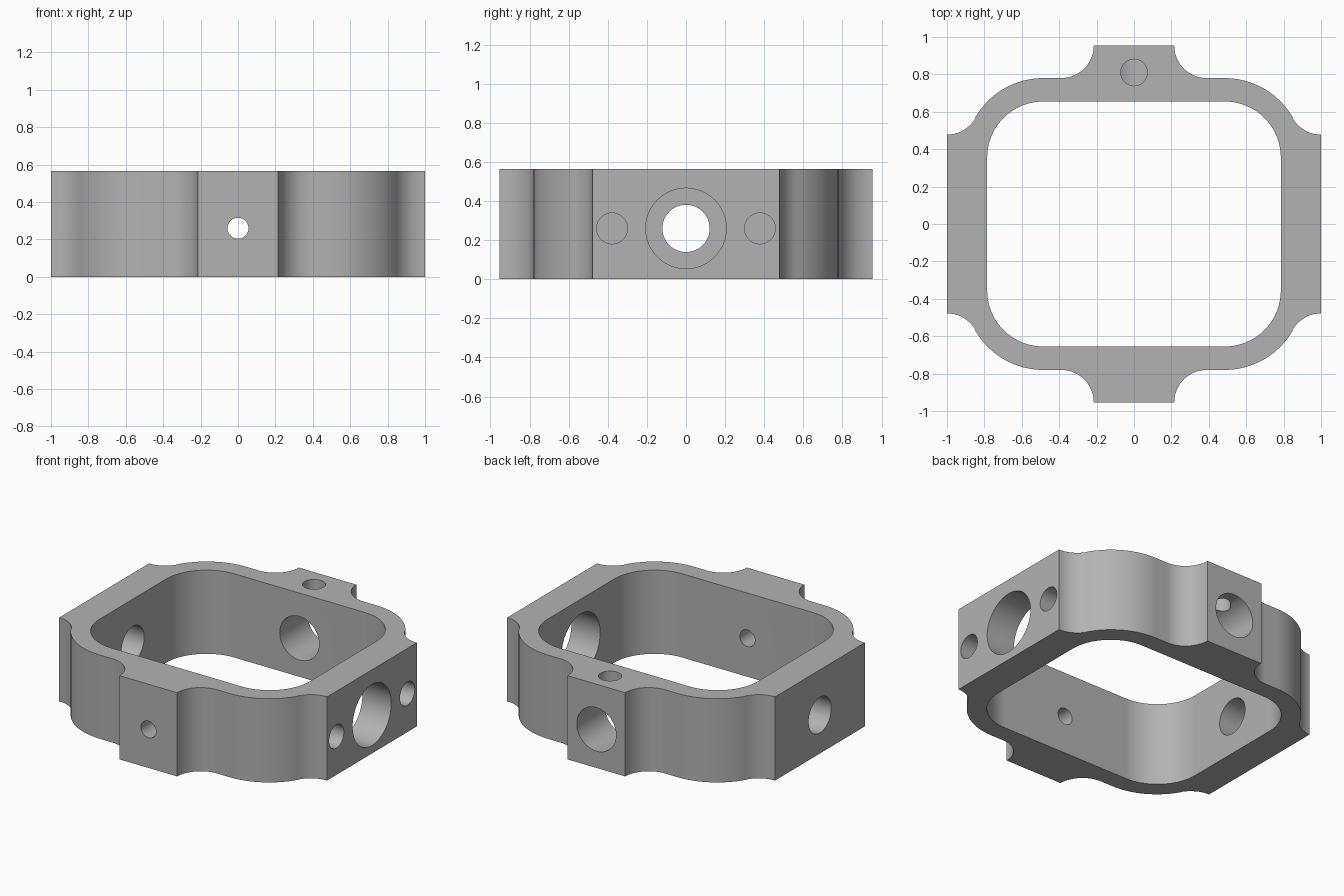
import bpy, bmesh
from math import cos, sin, radians, pi
from mathutils import Matrix, Vector

cube = bpy.data.objects.get("Cube")
if cube:
    bpy.data.objects.remove(cube, do_unlink=True)

HEIGHT = 0.565
BORE_Z = 0.26

metal = bpy.data.materials.new("satin grey metal")
metal.use_nodes = True
GREY = (0.45, 0.45, 0.45, 1)
metal.diffuse_color = GREY
metal.node_tree.nodes["Principled BSDF"].inputs["Base Color"].default_value = GREY


def arc(cx, cy, r, start, end, steps=16):
    angles = [radians(start + (end - start) * i / steps) for i in range(steps + 1)]
    return [(cx + r * cos(a), cy + r * sin(a)) for a in angles]


def mirror_quarter(q):
    """Complete a closed outline from its +x +y quarter."""
    return (q + [(-x, y) for x, y in reversed(q)]
            + [(-x, -y) for x, y in q] + [(x, -y) for x, y in reversed(q)])


def prism(name, outline, z0, z1):
    bm = bmesh.new()
    base = bm.faces.new([bm.verts.new((x, y, z0)) for x, y in outline])
    top = bmesh.ops.extrude_face_region(bm, geom=[base])["geom"]
    bmesh.ops.translate(bm, vec=(0, 0, z1 - z0),
                        verts=[v for v in top if isinstance(v, bmesh.types.BMVert)])
    bmesh.ops.recalc_face_normals(bm, faces=bm.faces)
    mesh = bpy.data.meshes.new(name)
    bm.to_mesh(mesh)
    bm.free()
    obj = bpy.data.objects.new(name, mesh)
    bpy.context.collection.objects.link(obj)
    mesh.materials.append(metal)
    return obj


def drill(name, start, end, radius):
    """Round cutter running between two points."""
    start, end = Vector(start), Vector(end)
    axis = end - start
    obj = prism(name, arc(0, 0, radius, 0, 360, 48)[:-1], 0, axis.length)
    obj.data.transform(Matrix.Translation(start)
                       @ axis.to_track_quat("Z", "Y").to_matrix().to_4x4())
    return obj


# Ring body: side pad fillet, rounded corner, end pad fillet
outer = (arc(1, 0.653, 0.175, -90, -150.4) + arc(0.485, 0.36, 0.42, 29.6, 90)
         + arc(0.39, 0.955, 0.175, -90, -180))
ring = prism("gimbal_ring", mirror_quarter(outer), 0, HEIGHT)

# Rounded central opening and the drilled holes
inner = arc(0.485, 0.355, 0.3, 0, 90, 20)
cutters = [
    prism("central_opening", mirror_quarter(inner), -0.1, HEIGHT + 0.1),
    drill("left_bearing_bore", (0.6, 0, BORE_Z), (1.1, 0, BORE_Z), 0.206),
    drill("right_pivot_bore", (-0.6, 0, BORE_Z), (-1.1, 0, BORE_Z), 0.121),
    drill("back_shaft_bore", (0, 0.5, BORE_Z), (0, 1.1, BORE_Z), 0.147),
    drill("front_pin_hole", (0, -0.5, BORE_Z), (0, -1.1, BORE_Z), 0.056),
    drill("set_screw_hole", (0, 0.81, BORE_Z), (0, 0.81, HEIGHT + 0.1), 0.071),
]
for side in (-1, 1):
    y = 0.378 * side
    cutters.append(drill("mounting_hole", (0.83, y, BORE_Z), (1.1, y, BORE_Z), 0.079))

bpy.context.view_layer.objects.active = ring
ring.select_set(True)
for cutter in cutters:
    cutter.hide_render = True
    cut = ring.modifiers.new(cutter.name, "BOOLEAN")
    cut.operation = "DIFFERENCE"
    cut.solver = "EXACT"
    cut.object = cutter
    bpy.ops.object.modifier_apply(modifier=cut.name)
    bpy.data.objects.remove(cutter, do_unlink=True)

# Smooth curved walls, crisp rims, flat pads
bpy.ops.object.shade_smooth_by_angle(angle=pi / 6)
weighted = ring.modifiers.new("flat_pad_normals", "WEIGHTED_NORMAL")
weighted.keep_sharp = True
